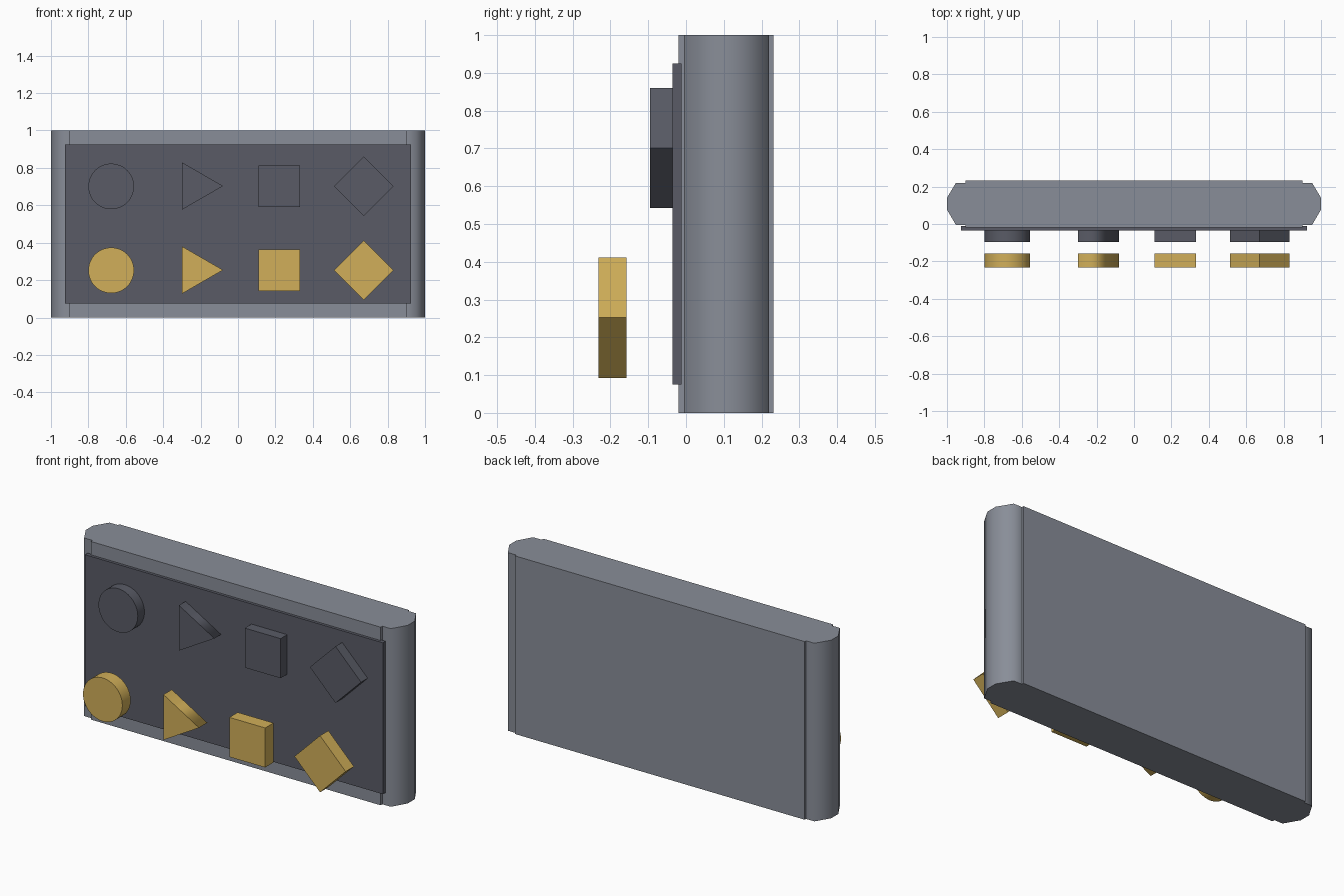
import bpy
import bmesh
from math import cos, sin, pi

if "Cube" in bpy.data.objects:
    bpy.data.objects.remove(bpy.data.objects["Cube"], do_unlink=True)


def material(name, rgb):
    m = bpy.data.materials.new(name)
    m.use_nodes = True
    color = (*rgb, 1.0)
    m.diffuse_color = color
    m.node_tree.nodes["Principled BSDF"].inputs["Base Color"].default_value = color
    return m


casing_grey = material("casing grey", (0.25, 0.27, 0.315))
panel_grey = material("panel grey", (0.1, 0.105, 0.132))
gold = material("gold", (0.64, 0.43, 0.1))


def prism(name, outline, place, near, far, mat, soft=lambda u: False):
    """Extrude a 2D outline; side edges where soft(u) holds are smooth."""
    bm = bmesh.new()
    n = len(outline)
    a, b = [[bm.verts.new(place(u, v, d)) for u, v in outline] for d in (near, far)]
    bm.faces.new(a)
    bm.faces.new(b)
    for i in range(n):
        j = (i + 1) % n
        side = bm.faces.new((a[i], a[j], b[j], b[i]))
        side.smooth = soft(outline[i][0]) or soft(outline[j][0])
    for e in bm.edges:
        e.smooth = False
    for i in range(n):
        bm.edges.get((a[i], b[i])).smooth = soft(outline[i][0])
    bmesh.ops.recalc_face_normals(bm, faces=bm.faces)
    mesh = bpy.data.meshes.new(name)
    bm.to_mesh(mesh)
    bm.free()
    mesh.materials.append(mat)
    obj = bpy.data.objects.new(name, mesh)
    bpy.context.collection.objects.link(obj)
    return obj


def upright(u, v, d):
    return (u, v, d)


def facing_front(u, v, d):
    return (u, d, v)


def ngon(x, z, r, sides, turn=0.0):
    return [(x + r * cos(turn + 2 * pi * i / sides), z + r * sin(turn + 2 * pi * i / sides))
            for i in range(sides)]


# Casing: flat slab with stepped, rounded ends
half = [(0.9, -0.02), (0.9, -0.005), (0.952, -0.005), (1.0, 0.077),
        (1.0, 0.14), (0.952, 0.22), (0.9, 0.22), (0.9, 0.232)]
profile = half + [(-x, y) for x, y in reversed(half)]
prism("casing", profile, upright, 0.0, 1.0, casing_grey, lambda u: abs(u) > 0.91)

# Front panel
panel = [(-0.925, 0.075), (0.925, 0.075), (0.925, 0.925), (-0.925, 0.925)]
prism("front_panel", panel, facing_front, -0.036, -0.012, panel_grey)

# Two rows of shapes: fixed bosses above, loose gold keys below
rows = [("boss", 0.701, -0.095, -0.03, panel_grey),
        ("key", 0.252, -0.232, -0.158, gold)]
for label, z, near, far, mat in rows:
    shapes = [("round", ngon(-0.678, z, 0.122, 48), True),
              ("triangle", ngon(-0.227, z + 0.002, 0.147, 3), True),
              ("square", ngon(0.22, z, 0.157, 4, pi / 4), False),
              ("diamond", ngon(0.672, z, 0.159, 4), False)]
    for shape, outline, smooth in shapes:
        prism(f"{shape}_{label}", outline, facing_front, near, far, mat,
              lambda u, s=smooth: s)
